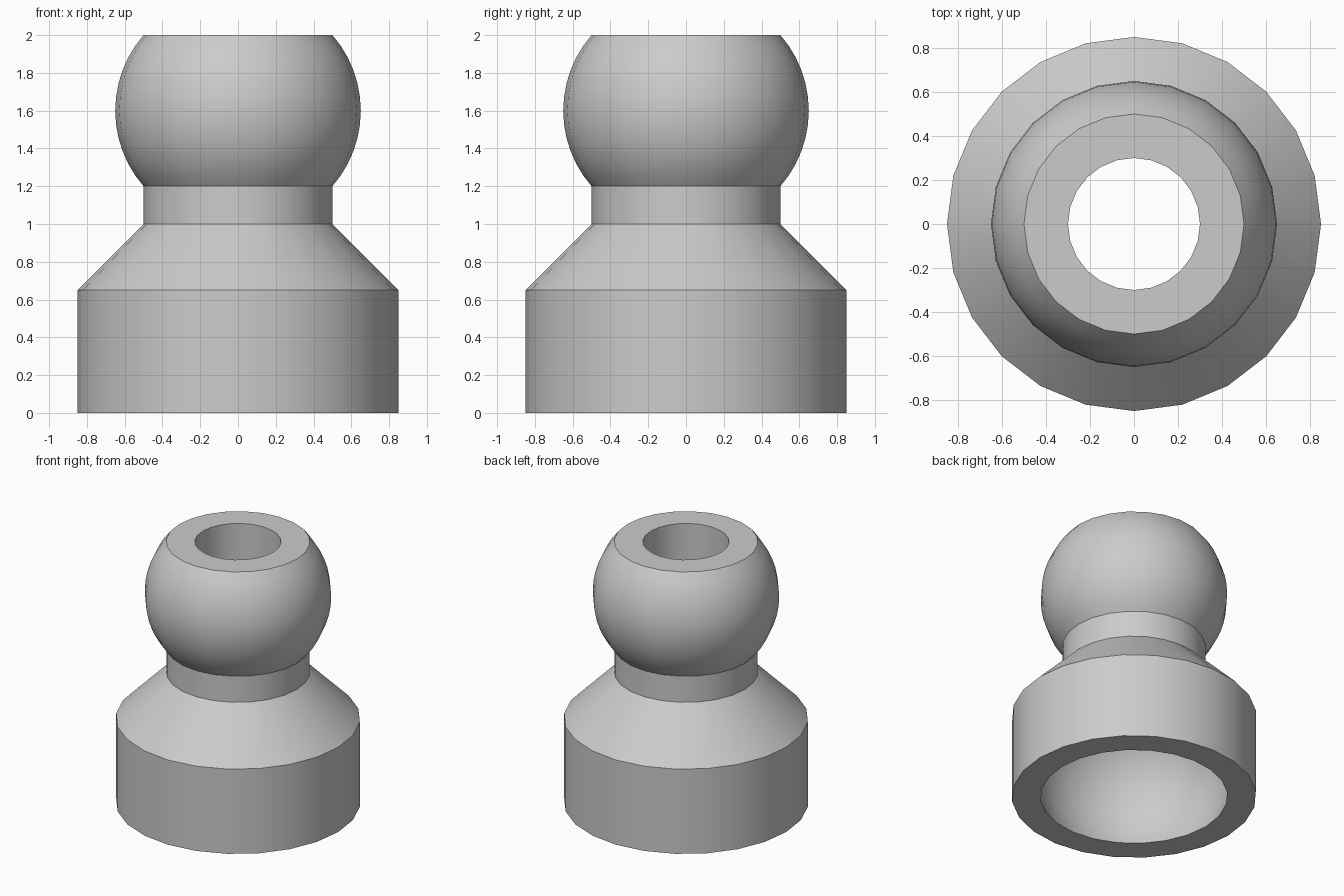
import bpy
import bmesh
from math import sin, cos, acos, asin, radians, sqrt, tau
from mathutils import Vector

cube = bpy.data.objects.get("Cube")
if cube:
    bpy.data.objects.remove(cube, do_unlink=True)

SIDES = 24

grey = bpy.data.materials.new("plain grey")
grey.use_nodes = True
colour = (0.6, 0.6, 0.6, 1)
grey.diffuse_color = colour
grey.node_tree.nodes["Principled BSDF"].inputs["Base Color"].default_value = colour


def arc(radius, centre_r, centre_z, start, end, steps):
    """Points (r, z) along an arc, angles measured up from the horizontal."""
    angles = [start + (end - start) * i / steps for i in range(steps + 1)]
    return [(centre_r + radius * cos(a), centre_z + radius * sin(a)) for a in angles]


def lathe(name, profile):
    """Revolve a closed (r, z) profile about the z axis."""
    bm = bmesh.new()
    verts = [bm.verts.new((r, 0, z)) for r, z in profile]
    edges = [bm.edges.new((a, b)) for a, b in zip(verts, verts[1:] + verts[:1])]
    bmesh.ops.spin(bm, geom=verts + edges, cent=Vector(), axis=(0, 0, 1),
                   angle=tau, steps=SIDES)
    bmesh.ops.remove_doubles(bm, verts=bm.verts, dist=0.0005)
    bmesh.ops.recalc_face_normals(bm, faces=bm.faces)
    mesh = bpy.data.meshes.new(name)
    bm.to_mesh(mesh)
    bm.free()
    mesh.materials.append(grey)
    obj = bpy.data.objects.new(name, mesh)
    bpy.context.collection.objects.link(obj)
    bpy.ops.object.select_all(action='DESELECT')
    obj.select_set(True)
    bpy.context.view_layer.objects.active = obj
    bpy.ops.object.shade_smooth_by_angle(angle=radians(30))
    return obj


# Collar, shoulder and neck
outside = [(0.85, 0), (0.85, 0.65), (0.5, 1.0)]

# Ball, truncated at the neck and at the top
half_height, bulge = 0.4, 0.15
ball_radius = (half_height ** 2 + bulge ** 2) / (2 * bulge)
sweep = asin(half_height / ball_radius)
ball = arc(ball_radius, 0.5 + bulge - ball_radius, 1.6, -sweep, sweep, 12)

# Through bore opening into a snap-fit socket, undercut at its mouth
bore, mouth, socket_z = 0.3, 0.65, 0.25
socket_radius = sqrt(mouth ** 2 + socket_z ** 2)
socket = arc(socket_radius, 0, socket_z, acos(bore / socket_radius),
             -asin(socket_z / socket_radius), 16)

lathe("ball_socket_connector", outside + ball + [(bore, 2.0)] + socket)
